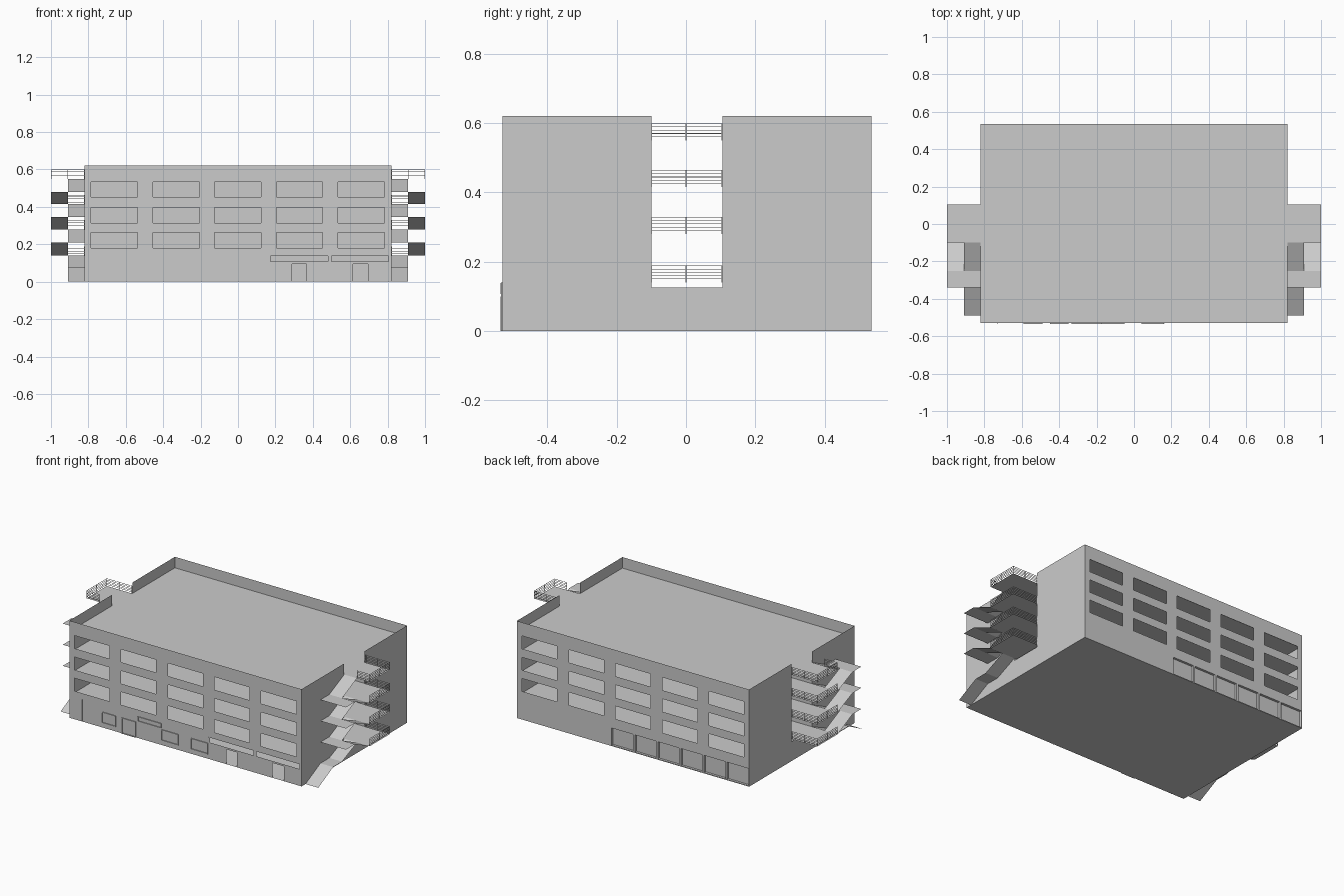
import bpy

if "Cube" in bpy.data.objects:
    bpy.data.objects.remove(bpy.data.objects["Cube"])

W, YF, YB = 0.82, -0.53, 0.535          # half width, front wall, back wall
G0, G1 = -0.10, 0.105                   # corridor / stair landing span in y
ROOF, TOP = 0.55, 0.62
LEVELS = [0.14, 0.28, 0.415, ROOF]


def mesh_object(name, verts, faces):
    me = bpy.data.meshes.new(name)
    me.from_pydata(verts, [], faces)
    ob = bpy.data.objects.new(name, me)
    bpy.context.collection.objects.link(ob)
    return ob


def quads(name, quad_list):
    verts = [p for q in quad_list for p in q]
    return mesh_object(name, verts, [range(4 * i, 4 * i + 4) for i in range(len(quad_list))])


def boxes(name, box_list):
    verts, faces = [], []
    for x0, x1, y0, y1, z0, z1 in box_list:
        n = len(verts)
        verts += [(x, y, z) for z in (z0, z1) for x, y in ((x0, y0), (x1, y0), (x1, y1), (x0, y1))]
        faces += [[n + i for i in f] for f in ((3, 2, 1, 0), (4, 5, 6, 7), (0, 1, 5, 4),
                                               (1, 2, 6, 5), (2, 3, 7, 6), (3, 0, 4, 7))]
    return mesh_object(name, verts, faces)


def facade(name, y, holes, flip=False):
    """Wall sheet in the xz plane with rectangular openings (x0, x1, z0, z1)."""
    xs = sorted({-W, W} | {v for h in holes for v in h[:2]})
    zs = sorted({0, TOP} | {v for h in holes for v in h[2:]})
    idx = lambda i, k: i * len(zs) + k
    faces = []
    for i in range(len(xs) - 1):
        for k in range(len(zs) - 1):
            cx, cz = (xs[i] + xs[i + 1]) / 2, (zs[k] + zs[k + 1]) / 2
            if any(a < cx < b and c < cz < d for a, b, c, d in holes):
                continue
            f = [idx(i, k), idx(i + 1, k), idx(i + 1, k + 1), idx(i, k + 1)]
            faces.append(f[::-1] if flip else f)
    return mesh_object(name, [(x, y, z) for x in xs for z in zs], faces)


def flat(x0, x1, y0, y1, za, zb=None):
    """Sheet with height za at y0 and zb at y1."""
    zb = za if zb is None else zb
    x0, x1 = min(x0, x1), max(x0, x1)
    return [(x0, y0, za), (x1, y0, za), (x1, y1, zb), (x0, y1, zb)]


# Windows on three upper storeys, shared by front and back
windows = [(-0.785 + 0.33 * i, -0.537 + 0.33 * i, z, z + 0.082)
           for i in range(5) for z in (0.18, 0.315, 0.452)]

# Front wall with shop doors and strip windows
doors = [(0.29, 0.365, 0, 0.095), (0.615, 0.695, 0, 0.095),
         (0.175, 0.48, 0.107, 0.138), (0.50, 0.805, 0.107, 0.138)]
facade("front_wall", YF, windows + doors)

# Back wall with six garage bays
bays = [(-0.815 + 0.163 * i, -0.665 + 0.163 * i, 0.005, 0.115) for i in range(6)]
facade("back_wall", YB, windows + bays, flip=True)
panels = []
R = YB - 0.015
for a, b, c, d in bays:
    panels += [[(b, R, c), (a, R, c), (a, R, d), (b, R, d)],
               [(a, R, c), (b, R, c), (b, YB, c), (a, YB, c)],
               [(a, YB, d), (b, YB, d), (b, R, d), (a, R, d)],
               [(a, R, c), (a, YB, c), (a, YB, d), (a, R, d)],
               [(b, YB, c), (b, R, c), (b, R, d), (b, YB, d)]]
quads("garage_doors", panels)

# Side walls, open in the middle above the ground storey
for side, s in (("left", -1), ("right", 1)):
    strips = []
    for y0, y1, z1 in ((YF, G0, TOP), (G0, G1, 0.125), (G1, YB, TOP)):
        q = [(s * W, y0, 0), (s * W, y1, 0), (s * W, y1, z1), (s * W, y0, z1)]
        strips.append(q if s > 0 else q[::-1])
    quads(side + "_wall", strips)

# Ground, floors and roof, plus the corridor walls running through
quads("ground_slab", [flat(-W, W, YF, YB, 0)[::-1]])
quads("floors_and_roof", [flat(-W, W, YF, YB, z) for z in LEVELS])
quads("corridor_walls", [[(-W, y, 0), (W, y, 0), (W, y, ROOF), (-W, y, ROOF)] for y in (G0, G1)])

# Shallow shopfront trim on the front
trim = []
t = 0.004
for a, b, c, d in ((-0.59, -0.49, 0.03, 0.10), (-0.45, -0.35, 0, 0.10),
                   (-0.335, -0.17, 0.107, 0.138), (-0.17, -0.05, 0.03, 0.10),
                   (0.04, 0.16, 0.03, 0.10)):
    y0, y1 = YF - 0.005, YF
    trim += [(a, b, y0, y1, d - t, d), (a, b, y0, y1, c, c + t),
             (a, a + t, y0, y1, c + t, d - t), (b - t, b, y0, y1, c + t, d - t)]
for x in (-0.73, 0.165):
    trim.append((x - 0.002, x + 0.002, YF - 0.003, YF, 0, 0.14))
boxes("shopfront_trim", trim)

# Outside stairs and landings on both ends
MID, OUT = 0.91, 1.0
M0, M1 = -0.34, -0.25                   # half landing span in y
HALF = [0.075, 0.21, 0.345, 0.48]
r = 0.0012
for side, s in (("left", -1), ("right", 1)):
    land, flights, rails = [], [], []
    for i, (z, h) in enumerate(zip(LEVELS, HALF)):
        land.append(flat(s * W, s * OUT, G0, G1, z))
        land.append(flat(s * W, s * (OUT if i else MID), M0, M1, h))
        flights.append(flat(s * W, s * MID, M1, G0, h, z))
        if i:
            flights.append(flat(s * MID, s * OUT, M1, G0, h, LEVELS[i - 1]))
        else:
            flights.append(flat(s * W, s * MID, -0.49, M0, 0, h))
        # railing bars and posts: outer edge, rear edge, and the closed front edge on top
        xo = s * (OUT - r)
        xa, xb = sorted((s * W, s * OUT))
        ma, mb = sorted((s * MID, s * OUT))
        for k in range(5):
            zb = z + 0.010 + 0.0095 * k
            bar = (zb - 0.0008, zb + 0.0008)
            rails.append((xo - r, xo + r, G0, G1) + bar)
            rails.append((xa, xb, G1 - 2 * r, G1) + bar)
            if z == ROOF:
                rails.append((ma, mb, G0, G0 + 2 * r) + bar)
        for x, y in ((xo, G0 + r), (xo, 0), (xo, G1 - r), (s * MID, G1 - r), (s * (W + r), G1 - r)):
            rails.append((x - r, x + r, y - r, y + r, z, z + 0.049))
        if z == ROOF:
            rails.append((s * MID - r, s * MID + r, G0, G0 + 2 * r, z, z + 0.049))
    quads(side + "_landings", land)
    quads(side + "_stair_flights", flights)
    boxes(side + "_railings", rails)
